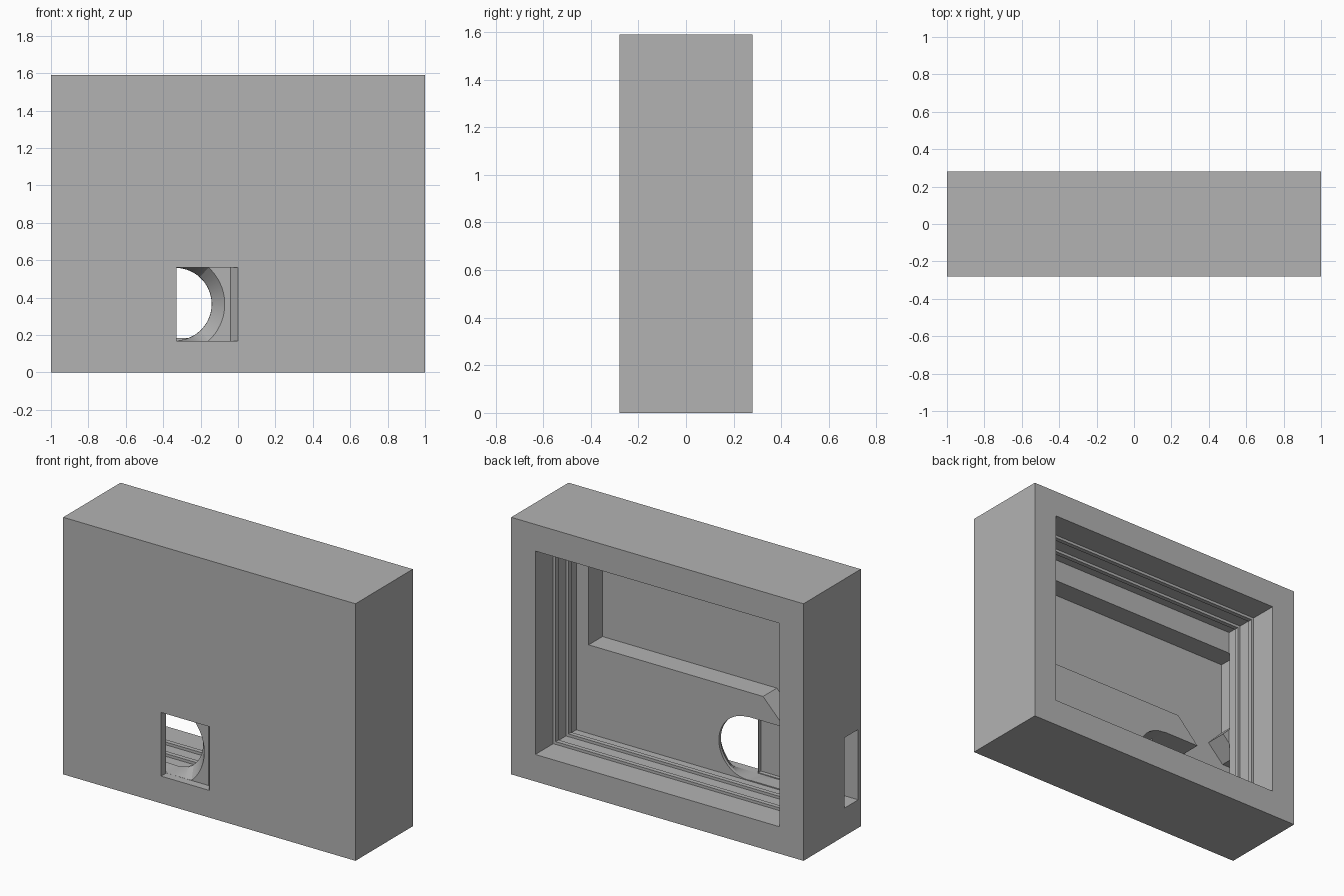
import bpy, bmesh, math

if "Cube" in bpy.data.objects:
    bpy.data.objects.remove(bpy.data.objects["Cube"])

grey = bpy.data.materials.new("plain_grey")
grey.use_nodes = True
GREY = (0.45, 0.45, 0.45, 1)
grey.diffuse_color = GREY
grey.node_tree.nodes["Principled BSDF"].inputs["Base Color"].default_value = GREY

W, D, H = 2.0, 0.56, 1.59
BACK = D / 2
OPEN_X, OPEN_LOW, OPEN_HIGH = 0.835, 0.167, 1.425
FLOOR_Y, SKIN_Y = -0.12, -0.255


def make(name, bm):
    bmesh.ops.recalc_face_normals(bm, faces=bm.faces)
    mesh = bpy.data.meshes.new(name)
    bm.to_mesh(mesh)
    bm.free()
    mesh.materials.append(grey)
    obj = bpy.data.objects.new(name, mesh)
    bpy.context.collection.objects.link(obj)
    return obj


def loft(name, rings):
    """Closed solid through equal-length rings of points."""
    bm = bmesh.new()
    loops = [[bm.verts.new(p) for p in ring] for ring in rings]
    n = len(loops[0])
    for a, b in zip(loops, loops[1:]):
        for i in range(n):
            j = (i + 1) % n
            bm.faces.new((a[i], a[j], b[j], b[i]))
    bm.faces.new(loops[0])
    bm.faces.new(loops[-1])
    return make(name, bm)


def box(name, x0, x1, y0, y1, z0, z1):
    corners = [(x0, z0), (x1, z0), (x1, z1), (x0, z1)]
    return loft(name, [[(x, y, z) for x, z in corners] for y in (y0, y1)])


# Solid case body
body = box("case_body", -W / 2, W / 2, -BACK, BACK, 0, H)

# Large opening in the back
opening = box("opening_cutter", -OPEN_X, OPEN_X, FLOOR_Y, BACK + 0.1, OPEN_LOW, OPEN_HIGH)

# Deep pocket with a neck leading to the cable channel and side slot
outline = [(0.75, 1.285), (-0.89, 1.285), (-0.89, 0.82), (-0.788, 0.717),
           (-0.897, 0.608), (-1.05, 0.608), (-1.05, 0.173), (-0.335, 0.173),
           (-0.335, 0.562), (-0.59, 0.562), (-0.443, 0.715), (0.75, 0.715)]
pocket = loft("pocket_cutter", [[(x, y, z) for x, z in outline]
                                for y in (SKIN_Y, FLOOR_Y + 0.001)])

# Flared round hole, limited to the height of the front window
CX, CZ, SEG = -0.335, 0.365, 64


def ring(y, r):
    pts = []
    for i in range(SEG):
        a = math.tau * (i + 0.5) / SEG
        z = CZ + r * math.sin(a)
        pts.append((CX + r * math.cos(a), y, min(max(z, 0.1685), 0.5615)))
    return pts


hole = loft("hole_cutter", [ring(-0.1, 0.193), ring(-0.14, 0.195), ring(-0.23, 0.265)])

# Front window with one sloped jamb
jamb = [(-0.33, -0.3), (-0.33, -0.229), (-0.04, -0.229), (0, -0.28), (0.016, -0.3)]
window = loft("window_cutter", [[(x, y, z) for x, y in jamb] for z in (0.168, 0.562)])

# Cut everything out of the body
cutters = [opening, pocket, hole, window]
for c in cutters:
    mod = body.modifiers.new(c.name, "BOOLEAN")
    mod.operation = "DIFFERENCE"
    mod.solver = "EXACT"
    mod.object = c
    c.hide_render = True
bpy.context.view_layer.update()
graph = bpy.context.evaluated_depsgraph_get()
cut_mesh = bpy.data.meshes.new_from_object(body.evaluated_get(graph))
body.modifiers.clear()
body.data = cut_mesh
for c in cutters:
    bpy.data.objects.remove(c)

# Thin retaining ribs around the opening walls
RISE, SINK = 0.017, 0.01
for label, depth in (("outer", 0.175), ("inner", 0.3)):
    y1 = BACK - depth
    y0 = y1 - 0.028
    for side, s in (("left", 1), ("right", -1)):
        xs = sorted((s * (OPEN_X - RISE), s * (OPEN_X + SINK)))
        box(f"{label}_rib_{side}", *xs, y0, y1, OPEN_LOW, OPEN_HIGH)
    box(f"{label}_rib_bottom", -OPEN_X, OPEN_X, y0, y1, OPEN_LOW - SINK, OPEN_LOW + RISE)
    box(f"{label}_rib_top", -OPEN_X, OPEN_X, y0, y1, OPEN_HIGH - RISE, OPEN_HIGH + SINK)

# Smooth the round hole, keep the edges sharp
bpy.ops.object.select_all(action="DESELECT")
body.select_set(True)
bpy.context.view_layer.objects.active = body
bpy.ops.object.shade_smooth_by_angle(angle=math.radians(20))
